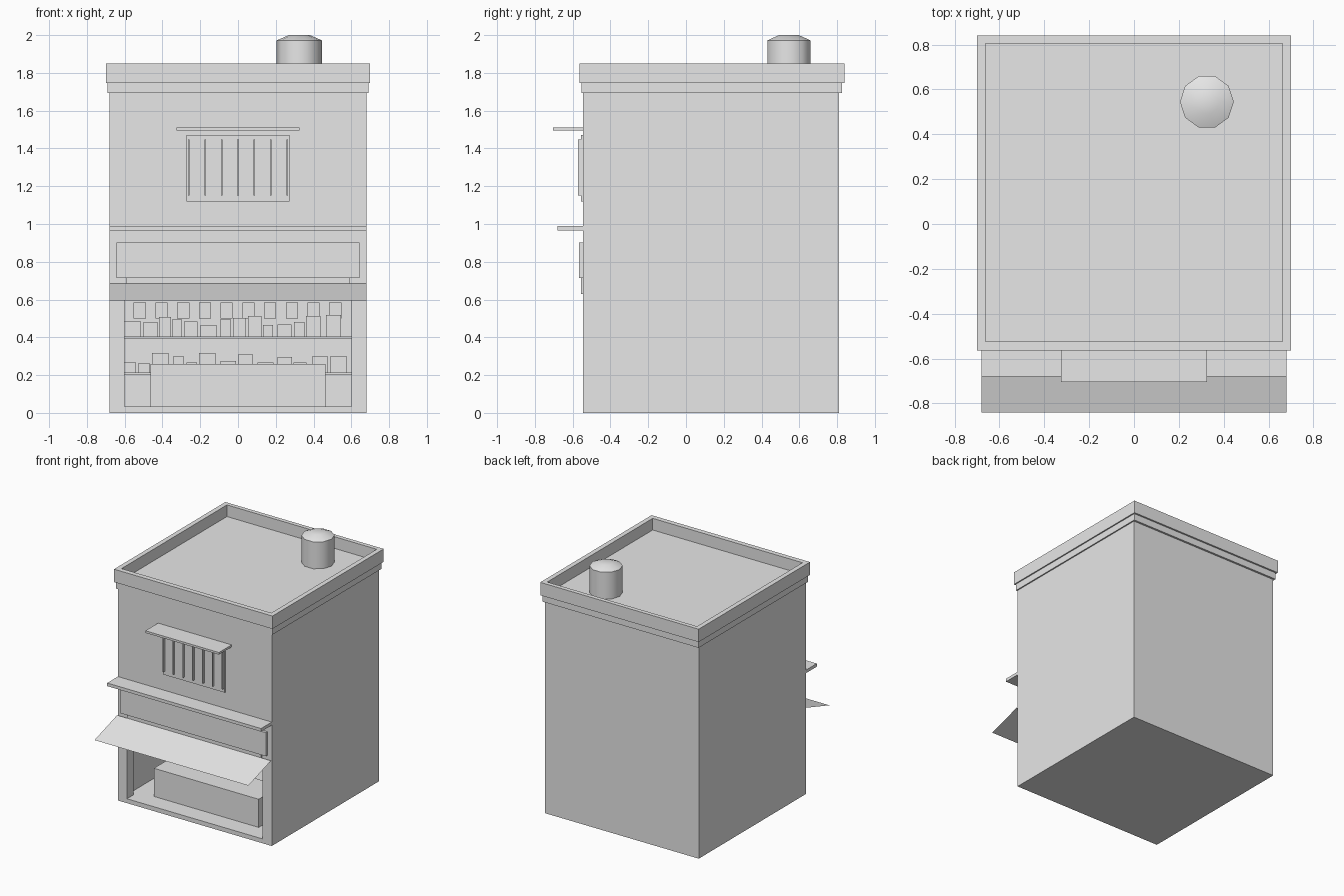
import bpy, bmesh, math, random

random.seed(4)
cube = bpy.data.objects.get("Cube")
if cube:
    bpy.data.objects.remove(cube, do_unlink=True)

grey = bpy.data.materials.new("plain_grey")
grey.use_nodes = True
grey.diffuse_color = (0.8, 0.8, 0.8, 1)
grey.node_tree.nodes["Principled BSDF"].inputs["Base Color"].default_value = (0.8, 0.8, 0.8, 1)


def finish(name, bm):
    mesh = bpy.data.meshes.new(name)
    bm.to_mesh(mesh)
    bm.free()
    mesh.materials.append(grey)
    obj = bpy.data.objects.new(name, mesh)
    bpy.context.collection.objects.link(obj)
    return obj


def add_box(bm, x, y, z):
    """Add a box spanning the given (low, high) ranges."""
    verts = bmesh.ops.create_cube(bm, size=1)["verts"]
    for v in verts:
        v.co = [r[0] if c < 0 else r[1] for c, r in zip(v.co, (x, y, z))]


def boxes(name, *ranges):
    bm = bmesh.new()
    for r in ranges:
        add_box(bm, *r)
    return finish(name, bm)


def select_only(obj):
    bpy.ops.object.select_all(action='DESELECT')
    obj.select_set(True)
    bpy.context.view_layer.objects.active = obj


def cut(obj, *ranges):
    for r in ranges:
        cutter = boxes("cutter", r)
        cutter.hide_render = True
        mod = obj.modifiers.new("cut", 'BOOLEAN')
        mod.operation = 'DIFFERENCE'
        mod.solver = 'EXACT'
        mod.object = cutter
        select_only(obj)
        bpy.ops.object.modifier_apply(modifier=mod.name)
        bpy.data.objects.remove(cutter, do_unlink=True)


FRONT, BACK, SIDE = -0.545, 0.81, 0.68

# Main building with a shop room behind a wide front opening
body = boxes("building_body", ((-SIDE, SIDE), (FRONT, BACK), (0, 1.70)))
cut(body,
    ((-0.64, 0.64), (-0.465, 0.76), (0.035, 0.93)),
    ((-0.6, 0.6), (-0.7, -0.3), (0.035, 0.64)))

# Roof trim and hollow parapet
boxes("roof_trim", ((-0.69, 0.69), (-0.553, 0.826), (1.693, 1.75)))
parapet = boxes("roof_parapet", ((-0.7, 0.7), (-0.565, 0.84), (1.747, 1.85)))
cut(parapet, ((-0.662, 0.662), (-0.525, 0.806), (1.757, 1.95)))

# Ten-sided chimney with a bevelled top
bm = bmesh.new()
rings = []
for radius, z in ((0.12, 1.75), (0.12, 1.972), (0.055, 2.0)):
    rings.append([bm.verts.new((0.325 + radius * math.cos(i * math.tau / 10),
                                0.545 + radius * math.sin(i * math.tau / 10), z))
                  for i in range(10)])
for low, high in zip(rings, rings[1:]):
    for i in range(10):
        j = (i + 1) % 10
        bm.faces.new((low[i], low[j], high[j], high[i]))
bm.faces.new(rings[-1])
bm.faces.new(rings[0][::-1])
chimney = finish("chimney", bm)
select_only(chimney)
bpy.ops.object.shade_smooth_by_angle(angle=math.radians(40))

# Shuttered window with its hood
boxes("window_panel", ((-0.272, 0.272), (-0.556, FRONT), (1.12, 1.47)))
boxes("window_bars", *[((x - 0.004, x + 0.004), (-0.573, -0.55), (1.15, 1.447))
                       for x in [0.087 * i for i in range(-3, 4)]])
boxes("window_hood", ((-0.325, 0.325), (-0.705, FRONT), (1.495, 1.512)))

# Ledge, blank sign board and awning housing
boxes("front_ledge", ((-SIDE, SIDE), (-0.68, FRONT), (0.965, 0.99)))
boxes("sign_board", ((-0.643, 0.643), (-0.566, FRONT), (0.715, 0.903)))
boxes("awning_housing", ((-0.592, 0.592), (-0.555, FRONT), (0.63, 0.717)))

# Single-sheet awning
bm = bmesh.new()
bm.faces.new([bm.verts.new(p) for p in (
    (-SIDE, -0.84, 0.595), (SIDE, -0.84, 0.595),
    (SIDE, -0.555, 0.685), (-SIDE, -0.555, 0.685))])
finish("awning", bm)

# Counter and back shelving
boxes("counter", ((-0.463, 0.463), (-0.4, -0.12), (0.03, 0.26)))
boxes("shelves", *[((-0.61, 0.61), (0.48, 0.765), (z - 0.012, z)) for z in (0.215, 0.405)])

# Goods standing on the shelves
goods = []
for z in (0.215, 0.405):
    x = -0.6
    while x < 0.53:
        width = random.uniform(0.05, 0.09)
        height = random.uniform(0.045, 0.115)
        goods.append(((x, x + width), (0.52, 0.52 + width), (z, z + height)))
        x += width + random.uniform(0.005, 0.03)
boxes("shelf_goods", *goods)

# Packets hanging in a row above the shelves
boxes("hanging_packets", *[((x - 0.032, x + 0.032), (0.6, 0.66), (0.5, 0.585))
                           for x in [-0.52 + 0.115 * i for i in range(10)]])
